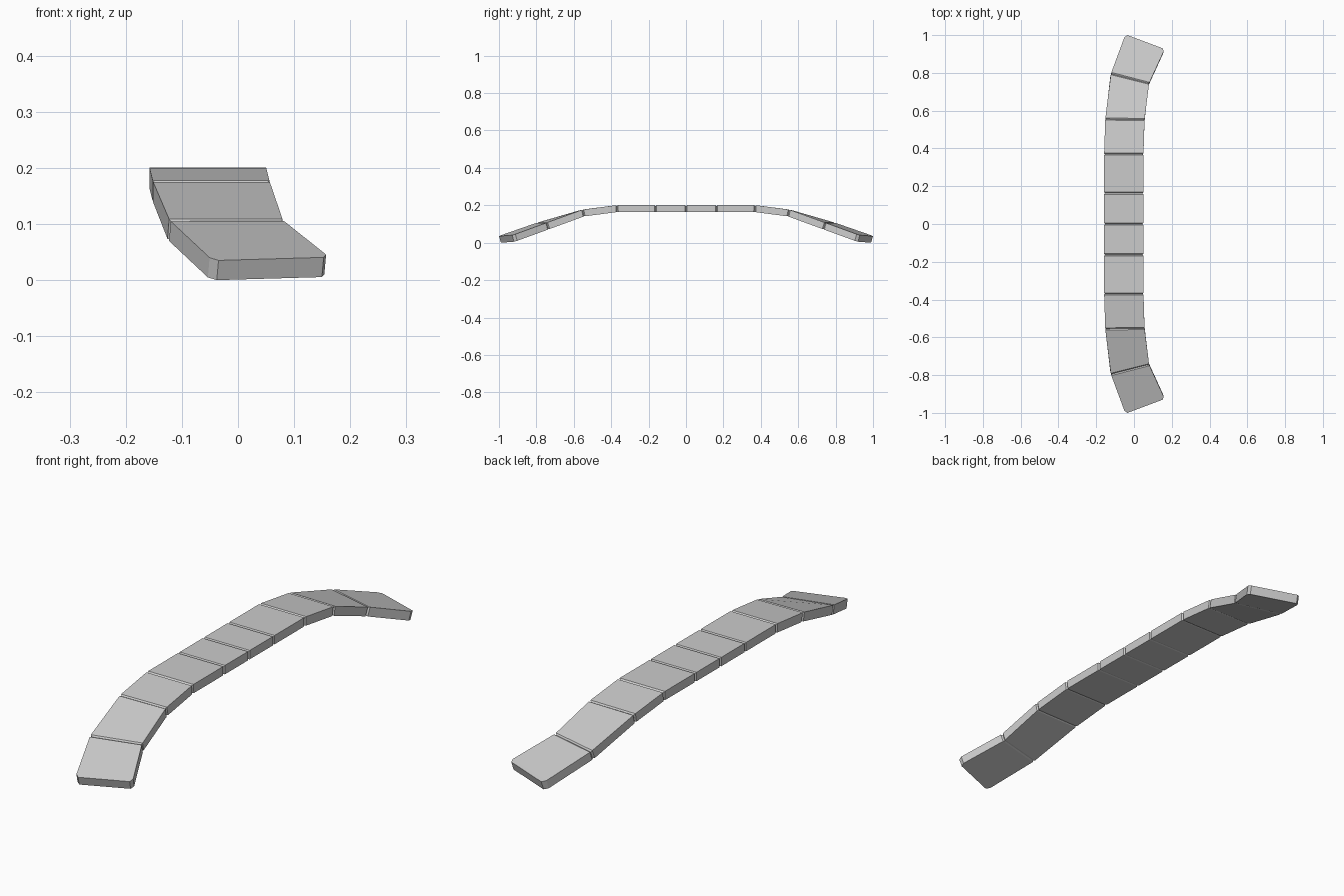
import bpy, bmesh
from mathutils import Vector

if "Cube" in bpy.data.objects:
    bpy.data.objects.remove(bpy.data.objects["Cube"])

THICK = 0.037    # slab thickness
GAP = 0.006      # half width of each seam groove
DEPTH = 0.005    # seam groove depth

# Top-surface seam ends (left, right) for the +y half, centre to tip
half = [
    ((-.158, 0, .2), (.05, 0, .2)),
    ((-.158, .163, .2), (.05, .163, .2)),
    ((-.158, .37, .2), (.05, .37, .2)),
    ((-.152, .556, .176), (.056, .553, .176)),
    ((-.122, .797, .106), (.08, .745, .106)),
    ((-.045, 1.004, .034), (.163, .926, .04)),
]


def flip(p):
    return (p[0], -p[1], p[2])


stations = [(flip(l), flip(r)) for l, r in reversed(half[1:])] + half
stations = [(Vector(l), Vector(r)) for l, r in stations]
mids = [(l + r) / 2 for l, r in stations]
last = len(stations) - 1


def toward(i, j, dist):
    """Top edge ends moved from station i toward station j."""
    t = dist / (mids[j] - mids[i]).length
    return [a.lerp(b, t) for a, b in zip(stations[i], stations[j])]


def ring(l, r, n, side=0.0, down=0.0):
    """Rectangular section under the top edge, optionally inset."""
    w = (r - l).normalized() * side
    l, r = l + w, r - w
    low = n * (THICK - down * 0.3)
    return [l - n * down, r - n * down, r - low, l - low]


rings = []
for i, (l, r) in enumerate(stations):
    tangent = mids[min(i + 1, last)] - mids[max(i - 1, 0)]
    if 0 < i < last:
        tangent = ((mids[i + 1] - mids[i]).normalized()
                   + (mids[i] - mids[i - 1]).normalized())
    n = (r - l).cross(tangent).normalized()
    if i == 0:            # chamfered tip corners
        rings += [ring(l, r, n, 0.011), ring(*toward(0, 1, 0.016), n)]
    elif i == last:
        rings += [ring(*toward(i, i - 1, 0.016), n), ring(l, r, n, 0.011)]
    else:                 # seam groove between two slabs
        rings += [ring(*toward(i, i - 1, GAP), n),
                  ring(l, r, n, DEPTH, DEPTH),
                  ring(*toward(i, i + 1, GAP), n)]

# Loft the sections into one arched, segmented strip
bm = bmesh.new()
loops = [[bm.verts.new(p) for p in ps] for ps in rings]
for a, b in zip(loops, loops[1:]):
    for k in range(4):
        m = (k + 1) % 4
        bm.faces.new((a[k], a[m], b[m], b[k]))
bm.faces.new(loops[0])
bm.faces.new(loops[-1])
bmesh.ops.recalc_face_normals(bm, faces=bm.faces)

# Rest the tips on the floor
low = min(v.co.z for v in bm.verts)
bmesh.ops.translate(bm, verts=bm.verts, vec=(0, 0, -low))

mesh = bpy.data.meshes.new("arched_segment_strip")
bm.to_mesh(mesh)
bm.free()
strip = bpy.data.objects.new("arched_segment_strip", mesh)
bpy.context.collection.objects.link(strip)
